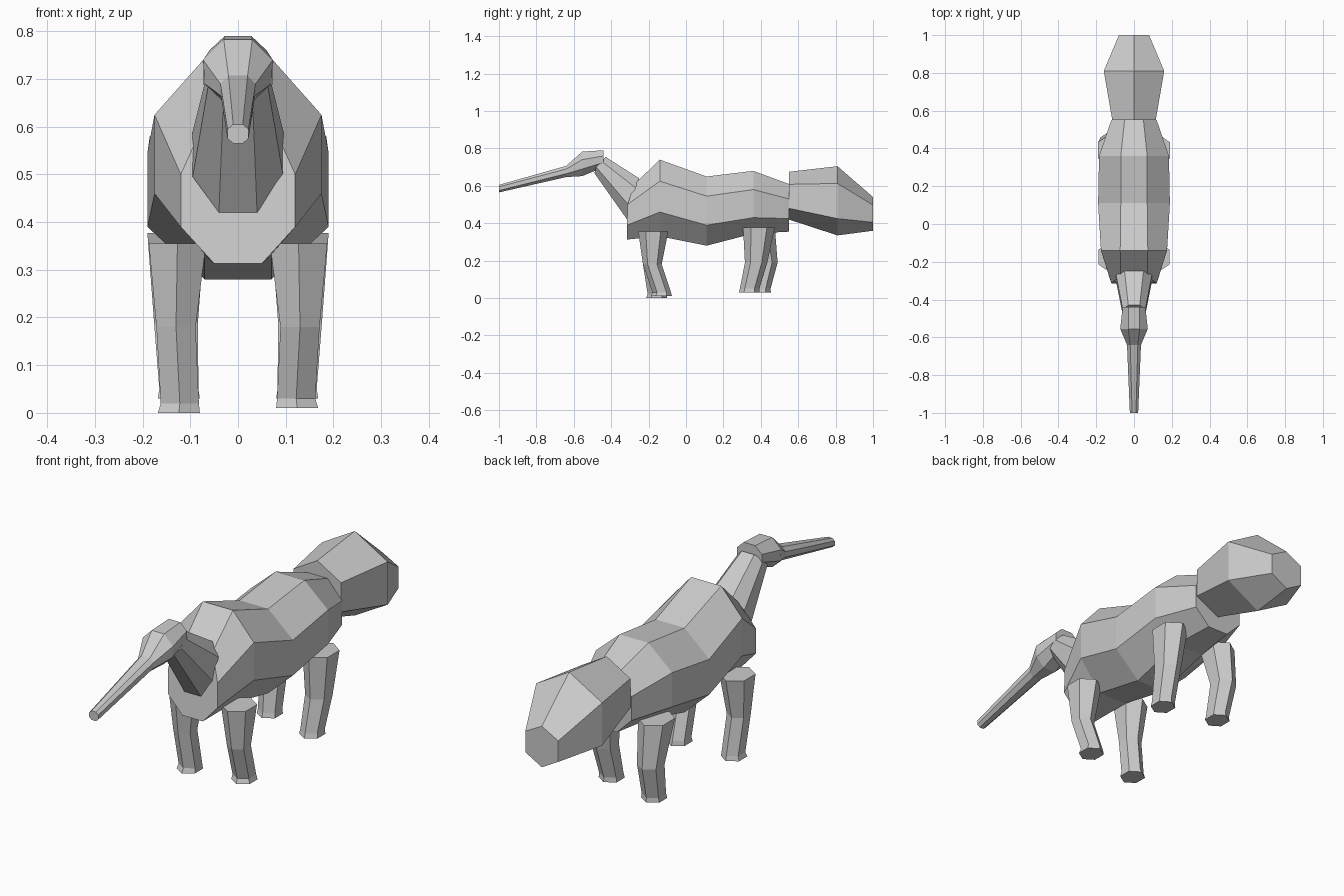
import bpy
import bmesh
from math import cos, sin, pi

if "Cube" in bpy.data.objects:
    bpy.data.objects.remove(bpy.data.objects["Cube"])

grey = bpy.data.materials.new("plain grey")
grey.use_nodes = True
grey.diffuse_color = (0.6, 0.6, 0.6, 1)
grey.node_tree.nodes["Principled BSDF"].inputs["Base Color"].default_value = (0.6, 0.6, 0.6, 1)


def loft(name, rings):
    """Skin a list of equal closed rings and cap both ends."""
    bm = bmesh.new()
    loops = [[bm.verts.new(p) for p in ring] for ring in rings]
    n = len(loops[0])
    for a, b in zip(loops, loops[1:]):
        for i in range(n):
            j = (i + 1) % n
            bm.faces.new((a[i], a[j], b[j], b[i]))
    bm.faces.new(loops[0])
    bm.faces.new(loops[-1])
    bmesh.ops.recalc_face_normals(bm, faces=bm.faces)
    mesh = bpy.data.meshes.new(name)
    bm.to_mesh(mesh)
    bm.free()
    mesh.materials.append(grey)
    obj = bpy.data.objects.new(name, mesh)
    bpy.context.collection.objects.link(obj)
    return obj


def ring(ys, xs, zs):
    """Symmetric ring from a half profile running top to bottom."""
    if not isinstance(ys, tuple):
        ys = (ys,) * len(xs)
    half = list(zip(xs, ys, zs))
    return half + [(-x, y, z) for x, y, z in reversed(half) if x > 0]


# Torso: eight-sided sections from chest to rump
loft("torso", [
    ring((-.275, -.313, -.315, -.315), (.07, .12, .12, .05), (.61, .50, .39, .313)),
    ring(-.14, (.073, .175, .175, .07), (.74, .625, .46, .33)),
    ring(.11, (.07, .19, .19, .07), (.65, .545, .39, .28)),
    ring(.36, (.07, .185, .185, .07), (.68, .58, .43, .345)),
    ring(.55, (.05, .12, .12, .05), (.61, .53, .425, .355)),
])

# Bushy tail: six-sided with a ridge along the top
loft("tail", [
    ring(.55, (0, .115, .115, 0), (.675, .608, .48, .42)),
    ring(.81, (0, .16, .16, 0), (.705, .613, .425, .335)),
    ring(1.0, (0, .08, .08, 0), (.54, .497, .405, .36)),
])

# Neck rising from the chest to the skull
loft("neck", [
    ring((-.25, -.27, -.305, -.315), (.05, .095, .095, .04), (.64, .59, .495, .42)),
    ring((-.43, -.45, -.48, -.49), (.03, .06, .06, .03), (.755, .73, .70, .668)),
])

# Skull tapering into the long snout
loft("head_and_snout", [
    ring(-.44, (.028, .06, .06, .03), (.79, .76, .725, .70)),
    ring(-.555, (.03, .073, .07, .03), (.783, .74, .69, .652)),
    ring(-.64, (.02, .037, .036, .018), (.707, .69, .665, .647)),
    ring(-1.0, (.01, .022, .022, .01), (.605, .595, .575, .565)),
])


def leg(name, side, levels):
    """Six-sided leg; each level is y, z, x centre, x reach, y radius."""
    rings = []
    for y, z, cx, reach, ry in levels:
        rings.append([(side * cx + reach / sin(pi / 3) * sin(k * pi / 3),
                       y + ry * cos(k * pi / 3), z) for k in range(6)])
    loft(name, rings)


# Legs: each side has a slightly different stride
for label, side, front_foot, lift, hind_knee, hind_foot in (
        ("left", 1, -.13, .01, .375, .34),
        ("right", -1, -.155, 0, .43, .40)):
    leg("front_leg_" + label, side, [
        (-.175, .355, .127, .06, .08),
        (-.18, .18, .13, .041, .05),
        (front_foot, .02 + lift, .122, .04, .05),
        (front_foot - .002, lift, .124, .044, .057)])
    leg("hind_leg_" + label, side, [
        (.39, .377, .13, .06, .085),
        (hind_knee, .19, .13, .046, .06),
        (hind_foot, .05, .124, .041, .052),
        (hind_foot - .002, .03, .124, .044, .056)])
